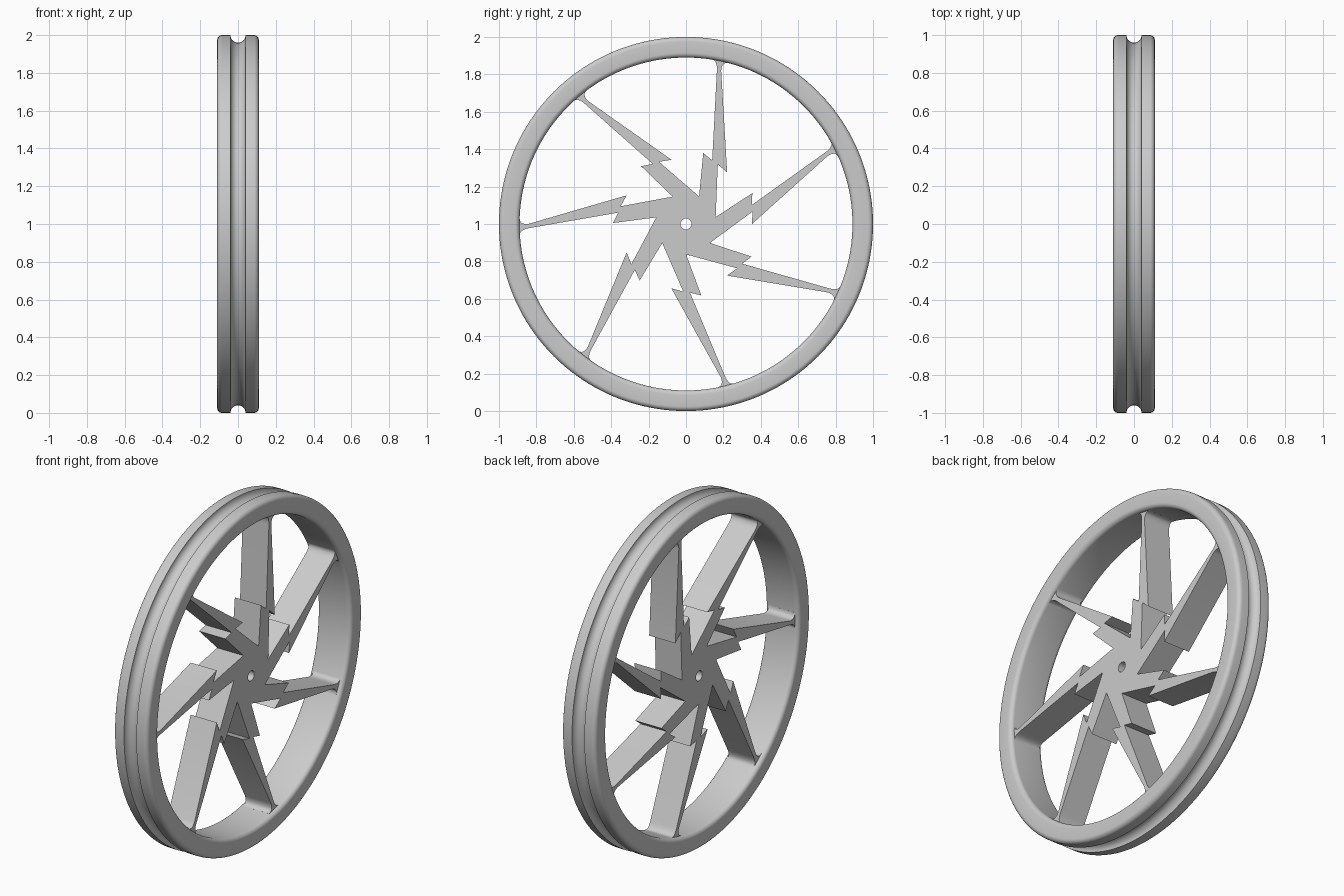
import bpy, bmesh
from math import sin, cos, pi, radians, tau
from mathutils import Matrix, Vector

cube = bpy.data.objects.get("Cube")
if cube:
    bpy.data.objects.remove(cube)

SPOKES = 7
CENTRE = Vector((0, 0, 1))

grey = bpy.data.materials.new("plain grey")
grey.use_nodes = True
grey.diffuse_color = (0.6, 0.6, 0.6, 1)
grey.node_tree.nodes["Principled BSDF"].inputs["Base Color"].default_value = (0.6, 0.6, 0.6, 1)


def add_object(name, mesh):
    obj = bpy.data.objects.new(name, mesh)
    bpy.context.collection.objects.link(obj)
    mesh.materials.clear()
    mesh.materials.append(grey)
    bpy.ops.object.select_all(action="DESELECT")
    obj.select_set(True)
    bpy.context.view_layer.objects.active = obj
    bpy.ops.object.shade_smooth_by_angle(angle=radians(30))
    return obj


def arc(cx, cy, r, start, end, steps):
    angles = [radians(start + (end - start) * i / steps) for i in range(steps + 1)]
    return [Vector((cx + r * cos(a), cy + r * sin(a))) for a in angles]


def fillet(a, b, c, steps=8):
    """Curved corner from a to c, pulled towards b."""
    a, b, c = Vector(a), Vector(b), Vector(c)
    ts = [i / steps for i in range(steps + 1)]
    return [a * (1 - t) ** 2 + b * 2 * t * (1 - t) + c * t * t for t in ts]


# Rim: rounded section with a half-round groove, spun about the x axis
section = arc(0, 1, 0.04, 180, 360, 16)
section += arc(0.085, 0.975, 0.025, 90, 0, 6)
section += arc(0.085, 0.915, 0.025, 0, -90, 6)
section += arc(-0.085, 0.915, 0.025, -90, -180, 6)
section += arc(-0.085, 0.975, 0.025, 180, 90, 6)

bm = bmesh.new()
verts = [bm.verts.new((p.x, 0, p.y)) for p in section]
edges = [bm.edges.new((v, verts[i - 1])) for i, v in enumerate(verts)]
bmesh.ops.spin(bm, geom=verts + edges, cent=(0, 0, 0), axis=(1, 0, 0),
               angle=tau, steps=160, use_merge=True)
bmesh.ops.remove_doubles(bm, verts=bm.verts, dist=0.0001)
bmesh.ops.recalc_face_normals(bm, faces=bm.faces)
bmesh.ops.translate(bm, verts=bm.verts, vec=CENTRE)
rim_mesh = bpy.data.meshes.new("rim")
bm.to_mesh(rim_mesh)
bm.free()
add_object("rim", rim_mesh)

# One lightning-shaped spoke, clockwise from its hub valley
left_flare = fillet((0.165, 0.82), (0.168, 0.873), (0.14, 0.879))
right_flare = fillet((0.228, 0.86), (0.193, 0.868), (0.188, 0.82))
spoke = [Vector(p) for p in ((0.07, 0.147), (0.092, 0.38), (0.14, 0.34))]
spoke += left_flare
spoke += [left_flare[-1] * 1.015, right_flare[0] * 1.015]
spoke += right_flare
spoke += [Vector(p) for p in ((0.22, 0.275), (0.17, 0.32))]

# Repeat the spoke around the hub as one outline
outline = []
for k in range(SPOKES):
    turn = Matrix.Rotation(-k * tau / SPOKES, 2)
    outline += [turn @ p for p in spoke]

# Extrude the outline with the axle hole left open
curve = bpy.data.curves.new("spoke_outline", "CURVE")
curve.dimensions = "2D"
curve.fill_mode = "BOTH"
curve.extrude = 0.085
for loop in (outline, arc(0, 0, 0.029, 0, 345, 23)):
    spline = curve.splines.new("POLY")
    spline.points.add(len(loop) - 1)
    for point, p in zip(spline.points, loop):
        point.co = (p.x, p.y, 0, 1)
    spline.use_cyclic_u = True

helper = bpy.data.objects.new("spoke_outline", curve)
bpy.context.collection.objects.link(helper)
bpy.context.view_layer.update()
depsgraph = bpy.context.evaluated_depsgraph_get()
hub_mesh = bpy.data.meshes.new_from_object(helper.evaluated_get(depsgraph))
bpy.data.objects.remove(helper)

# Stand the outline upright so that its thickness runs along x
upright = Matrix.Rotation(pi / 2, 4, "Z") @ Matrix.Rotation(pi / 2, 4, "X")
hub_mesh.transform(Matrix.Translation(CENTRE) @ upright)
bm = bmesh.new()
bm.from_mesh(hub_mesh)
bmesh.ops.remove_doubles(bm, verts=bm.verts, dist=0.0001)
bmesh.ops.recalc_face_normals(bm, faces=bm.faces)
bm.to_mesh(hub_mesh)
bm.free()
add_object("hub_and_spokes", hub_mesh)
